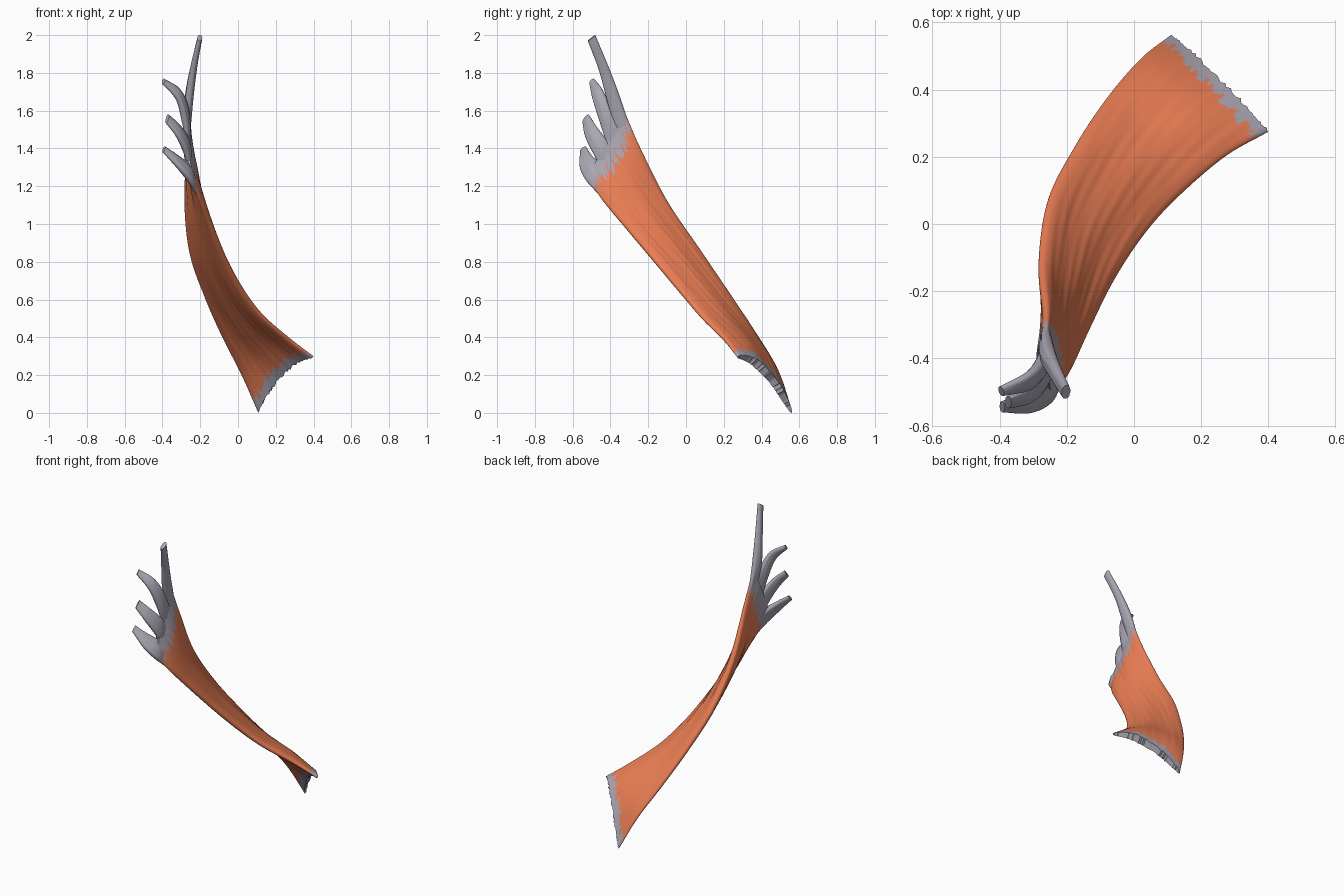
import bpy, math, random
from mathutils import Vector

if "Cube" in bpy.data.objects:
    bpy.data.objects.remove(bpy.data.objects["Cube"])

random.seed(4)


def material(name, color):
    m = bpy.data.materials.new(name)
    m.diffuse_color = color
    m.use_nodes = True
    m.node_tree.nodes["Principled BSDF"].inputs["Base Color"].default_value = m.diffuse_color
    return m


RED = material("muscle_red", (0.84, 0.21, 0.09, 1))
GREY = material("tendon_grey", (0.40, 0.38, 0.45, 1))


def spline(rows, t):
    """Catmull-Rom through equally long rows of numbers, t in 0..1."""
    n = len(rows) - 1
    x = min(max(t, 0), 1) * n
    i = min(int(x), n - 1)
    f = x - i
    b, c = rows[i], rows[i + 1]
    a = rows[i - 1] if i else [2 * p - q for p, q in zip(b, c)]
    d = rows[i + 2] if i + 2 <= n else [2 * q - p for p, q in zip(b, c)]
    return [0.5 * (2 * q + (r - p) * f + (2 * p - 5 * q + 4 * r - s) * f * f
                   + (3 * q - p - 3 * r + s) * f ** 3)
            for p, q, r, s in zip(a, b, c, d)]


def ribbon(name, rows, around, along, ripple=0.0, ragged=0.0, is_red=None):
    """Closed flattened tube. Row: edge A xyz, edge B xyz, bulge xyz, half thickness."""

    def mid(s, t):
        r = spline(rows, t)
        a, b, c = Vector(r[0:3]), Vector(r[3:6]), Vector(r[6:9])
        return (a + b) / 2 + (b - a) / 2 * s + c * (1 - s * s), r[9]

    verts, faces, e = [], [], 1e-3
    half = around // 2
    tears = [random.uniform(0, ragged) * math.sin(math.pi * i / half) ** .5 if 0 < i < half else 0
             for i in range(half + 1)]
    for j in range(along + 1):
        for k in range(around):
            ang = 2 * math.pi * k / around
            s, side = math.cos(ang), math.sin(ang)
            t = j / along
            col = k if k <= half else around - k
            t += tears[col] * max(0, 1 - t * 12)
            p, th = mid(s, t)
            t0, t1 = max(t - e, 0), min(t + e, 1)
            nrm = (mid(s + e, t)[0] - mid(s - e, t)[0]).cross(
                mid(s, t1)[0] - mid(s, t0)[0]).normalized()
            # lengthwise fibre grooves
            w = 1 + ripple * (math.sin(7 * s + 4 * t + side) +
                              0.5 * math.sin(26 * s - 9 * t + 2 * side) * math.sin(8 * t + 5 * s))
            verts.append(p + nrm * th * w * math.copysign(abs(side) ** 0.8, side))
    for j in range(along):
        for k in range(around):
            a, b = j * around + k, j * around + (k + 1) % around
            faces.append((a, b, b + around, a + around))
    # end caps, stitched across the flat section
    for base in (0, along * around):
        for k in range(half):
            q = [base + k, base + k + 1, base + (around - k - 1) % around,
                 base + (around - k) % around]
            q = list(dict.fromkeys(q))
            if len(q) > 2:
                faces.append(q[::-1] if base else q)
    me = bpy.data.meshes.new(name)
    me.from_pydata(verts, [], faces)
    me.materials.append(GREY)
    me.materials.append(RED)
    if is_red:
        for j in range(along):
            for k in range(around):
                col = k if k < half else around - 1 - k
                me.polygons[j * around + k].material_index = int(is_red(col, (j + .5) / along))
    ob = bpy.data.objects.new(name, me)
    bpy.context.collection.objects.link(ob)
    bpy.context.view_layer.objects.active = ob
    ob.select_set(True)
    # consistent outward normals
    bpy.ops.object.mode_set(mode='EDIT')
    bpy.ops.mesh.select_all(action='SELECT')
    bpy.ops.mesh.normals_make_consistent(inside=False)
    bpy.ops.object.mode_set(mode='OBJECT')
    bpy.ops.object.shade_smooth_by_angle(angle=math.radians(50))
    ob.select_set(False)
    return ob


# Muscle belly: twisted sheet from the wide lower end to the tendon roots
belly = [
    (.108, .56, .0, .40, .275, .295, 0, 0, .07, .022),
    (.02, .49, .20, .27, .20, .39, 0, 0, .05, .029),
    (-.08, .375, .40, .13, .08, .51, 0, 0, .03, .031),
    (-.17, .24, .61, .03, -.03, .64, 0, 0, .01, .033),
    (-.25, .08, .85, -.06, -.165, .80, 0, 0, 0, .034),
    (-.275, -.10, 1.12, -.14, -.32, .98, 0, 0, 0, .033),
    (-.26, -.25, 1.42, -.20, -.445, 1.13, -.01, 0, 0, .028),
    (-.26, -.335, 1.62, -.25, -.52, 1.25, -.02, .01, 0, .016),
]
low = [random.uniform(.025, .065) for _ in range(70)]
high = [random.uniform(.90, .97) - .03 * math.sin(i / 60 * math.pi) for i in range(70)]
ribbon("muscle_belly", belly, 120, 130, ripple=.07, ragged=.010,
       is_red=lambda c, t: low[c] < t < high[c])

# Four tendon slips, each listed root to tip: edge A, edge B, half thickness.
# The roots start thin inside the belly so they blend into it.
slips = [
    [(-.263, -.285, 1.48, -.265, -.36, 1.46, .010), (-.258, -.345, 1.66, -.262, -.415, 1.64, .022),
     (-.235, -.405, 1.82, -.24, -.46, 1.81, .018), (-.20, -.48, 2.0, -.205, -.52, 1.97, .013)],
    [(-.26, -.34, 1.48, -.262, -.40, 1.36, .010), (-.275, -.40, 1.62, -.28, -.45, 1.52, .022),
     (-.315, -.445, 1.715, -.315, -.49, 1.65, .019), (-.395, -.485, 1.768, -.395, -.51, 1.742, .012)],
    [(-.255, -.36, 1.37, -.25, -.43, 1.25, .010), (-.275, -.43, 1.46, -.27, -.485, 1.36, .022),
     (-.315, -.48, 1.525, -.315, -.53, 1.455, .019), (-.37, -.515, 1.58, -.38, -.545, 1.535, .013)],
    [(-.24, -.39, 1.26, -.215, -.455, 1.15, .010), (-.27, -.45, 1.315, -.25, -.525, 1.225, .025),
     (-.33, -.50, 1.365, -.31, -.56, 1.295, .020), (-.39, -.53, 1.41, -.395, -.558, 1.38, .012)],
]
for i, rows in enumerate(slips):
    rows = [r[:6] + (0, 0, 0) + r[6:] for r in rows]
    ribbon(f"tendon_slip_{i + 1}", rows, 28, 30, ripple=.06)
